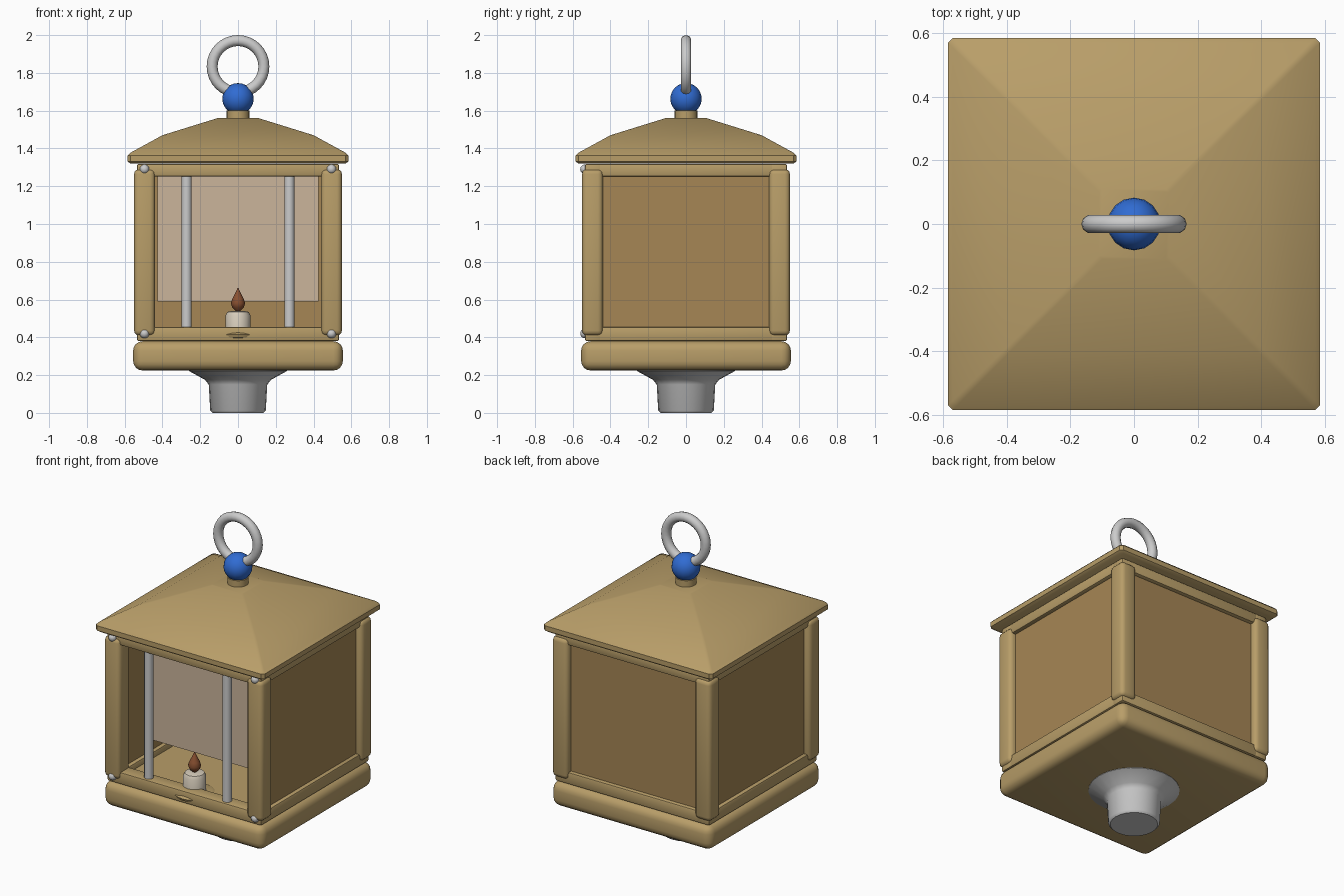
import bpy, bmesh, math
from mathutils import Matrix

if "Cube" in bpy.data.objects:
    bpy.data.objects.remove(bpy.data.objects["Cube"])


def material(name, rgb):
    m = bpy.data.materials.new(name)
    m.diffuse_color = (*rgb, 1)
    m.use_nodes = True
    m.node_tree.nodes["Principled BSDF"].inputs["Base Color"].default_value = m.diffuse_color
    return m


WOOD = material("wood", (0.48, 0.34, 0.14))
PANEL = material("panel_wood", (0.38, 0.24, 0.09))
PANE = material("pale_pane", (0.60, 0.46, 0.33))
BLUE = material("blue", (0.03, 0.15, 0.65))
WAX = material("wax", (0.68, 0.61, 0.50))
FLAME = material("flame", (0.25, 0.08, 0.03))


def finish(name, bm, mat=None, angle=42):
    bmesh.ops.recalc_face_normals(bm, faces=bm.faces)
    me = bpy.data.meshes.new(name)
    bm.to_mesh(me)
    bm.free()
    ob = bpy.data.objects.new(name, me)
    bpy.context.collection.objects.link(ob)
    if mat:
        me.materials.append(mat)
    bpy.ops.object.select_all(action='DESELECT')
    ob.select_set(True)
    bpy.context.view_layer.objects.active = ob
    bpy.ops.object.shade_smooth_by_angle(angle=math.radians(angle))
    return ob


def box(name, center, size, mat, bevel=0.0, segments=2):
    bm = bmesh.new()
    bmesh.ops.create_cube(bm, size=1, matrix=Matrix.Translation(center) @ Matrix.Diagonal((*size, 1)))
    if bevel:
        bmesh.ops.bevel(bm, geom=bm.edges[:], offset=bevel, segments=segments,
                        profile=0.5, affect='EDGES')
    return finish(name, bm, mat)


def loft(name, rings, mat=None):
    """Skin a list of closed point rings and cap both ends."""
    bm = bmesh.new()
    loops = [[bm.verts.new(p) for p in ring] for ring in rings]
    n = len(loops[0])
    for a, b in zip(loops, loops[1:]):
        for i in range(n):
            j = (i + 1) % n
            bm.faces.new((a[i], a[j], b[j], b[i]))
    bm.faces.new(loops[0][::-1])
    bm.faces.new(loops[-1])
    return finish(name, bm, mat)


def lathe(name, profile, mat=None, x=0, y=0, n=24):
    turn = [2 * math.pi * i / n for i in range(n)]
    return loft(name, [[(x + r * math.cos(t), y + r * math.sin(t), z) for t in turn]
                       for r, z in profile], mat)


def square(h, z, c):
    """Square outline of half-width h with clipped corners."""
    k = h - c
    return [(h, -k, z), (h, k, z), (k, h, z), (-k, h, z),
            (-h, k, z), (-h, -k, z), (-k, -h, z), (k, -h, z)]


# Foot and base
lathe("foot", [(0.135, 0), (0.147, 0.012), (0.155, 0.15), (0.175, 0.175),
               (0.26, 0.222), (0.26, 0.24)])
box("base_slab", (0, 0, 0.302), (1.11, 1.11, 0.155), WOOD, 0.05, 4)
box("floor", (0, 0, 0.395), (1.0, 1.0, 0.05), WOOD)

# Corner posts with bolts on the front
for sx, side in ((-1, "left"), (1, "right")):
    for sy, end in ((-1, "front"), (1, "back")):
        box(f"{end}_{side}_post", (sx * 0.495, sy * 0.495, 0.85), (0.11, 0.11, 0.88), WOOD, 0.026, 3)
    for z, level in ((0.42, "lower"), (1.29, "upper")):
        bm = bmesh.new()
        bmesh.ops.create_uvsphere(bm, u_segments=12, v_segments=8, radius=0.025,
                                  matrix=Matrix.Translation((sx * 0.495, -0.535, z)))
        finish(f"{level}_{side}_bolt", bm)

# Rails around all four sides, bottom and top
for z, h, level in ((0.418, 0.076, "bottom"), (1.285, 0.066, "top")):
    for s, a, b in ((-1, "front", "left"), (1, "back", "right")):
        box(f"{level}_{a}_rail", (0, s * 0.49, z), (1.07, 0.09, h), WOOD, 0.01, 2)
        box(f"{level}_{b}_rail", (s * 0.49, 0, z), (0.09, 1.07, h), WOOD, 0.01, 2)

# Wall panels on the sides and back
for s, side in ((-1, "left"), (1, "right")):
    box(f"{side}_panel", (s * 0.49, 0, 0.855), (0.04, 0.92, 0.84), PANEL)
box("back_panel", (0, 0.49, 0.855), (0.92, 0.04, 0.84), PANEL)

# Hanging pane and upright bars of the open front
box("inner_pane", (0, -0.30, 0.925), (0.85, 0.015, 0.67), PANE)
for s, side in ((-1, "left"), (1, "right")):
    lathe(f"{side}_bar", [(0.027, 0.43), (0.027, 1.28)], None, s * 0.272, -0.495, 12)

# Candle on its dish
CY = -0.43
lathe("candle_dish", [(0.07, 0.385), (0.115, 0.40), (0.122, 0.415), (0.10, 0.428)], WOOD, 0, CY)
lathe("candle", [(0.066, 0.42), (0.066, 0.515), (0.056, 0.535), (0.03, 0.54)], WAX, 0, CY, 16)
lathe("flame", [(0.008, 0.537), (0.03, 0.558), (0.038, 0.58), (0.03, 0.605),
                (0.014, 0.635), (0.002, 0.662)], FLAME, 0, CY, 12)

# Hipped roof with thick eaves
loft("roof", [square(0.57, 1.32, 0.015), square(0.585, 1.332, 0.015), square(0.585, 1.362, 0.015),
              square(0.57, 1.377, 0.015), square(0.40, 1.47, 0.012), square(0.11, 1.56, 0.01)], WOOD)

# Finial and hanging ring
lathe("finial_neck", [(0.06, 1.55), (0.06, 1.60)], WOOD)
bm = bmesh.new()
bmesh.ops.create_uvsphere(bm, u_segments=16, v_segments=12, radius=0.083,
                          matrix=Matrix.Translation((0, 0, 1.663)))
finish("finial_ball", bm, BLUE)
bpy.ops.mesh.primitive_torus_add(major_segments=32, minor_segments=10, major_radius=0.137,
                                 minor_radius=0.029, location=(0, 0, 1.834),
                                 rotation=(math.pi / 2, 0, 0))
bpy.context.object.name = "hanging_ring"
bpy.ops.object.shade_smooth_by_angle(angle=math.radians(42))
